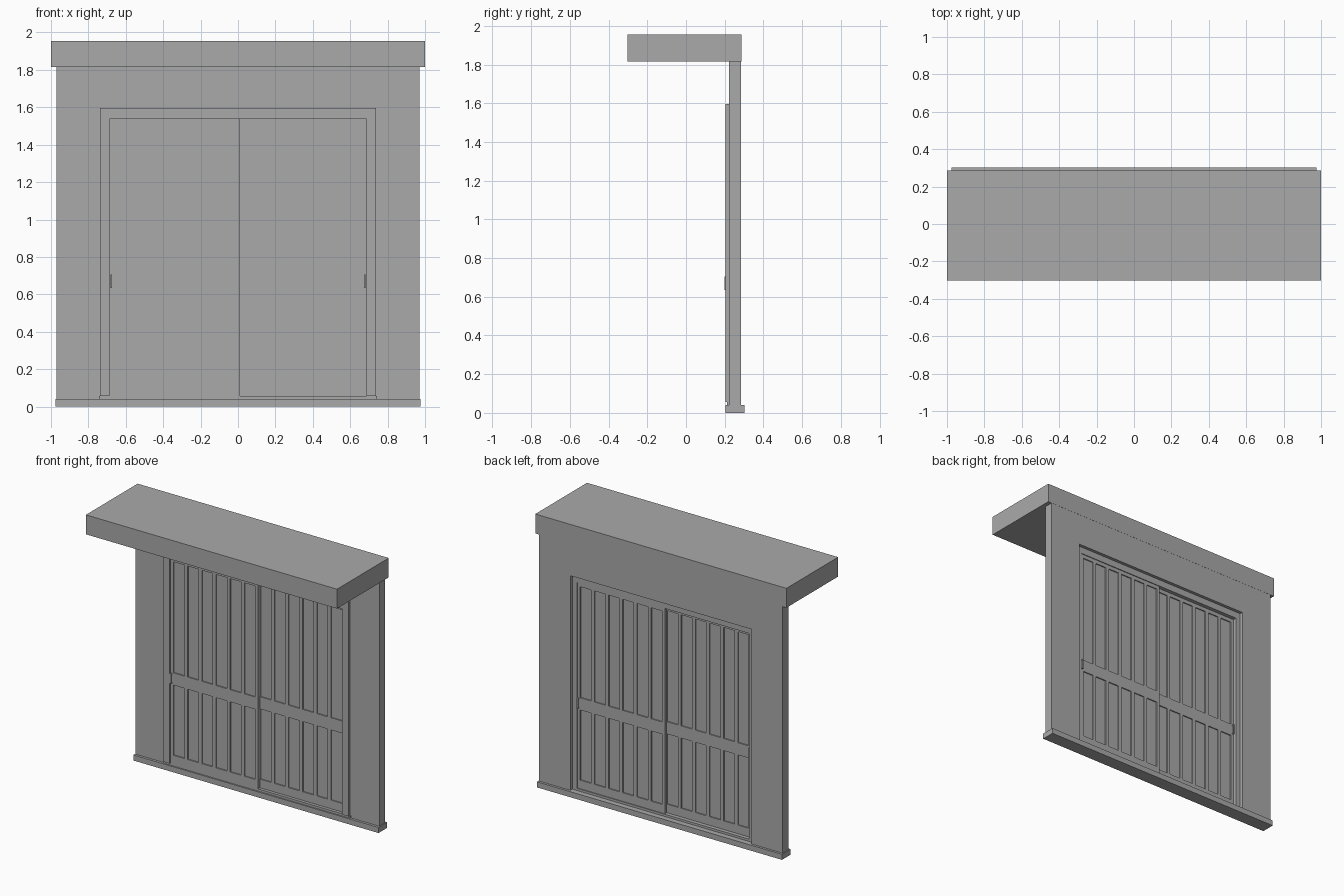
import bpy
import bmesh
from mathutils import Matrix, Vector

default = bpy.data.objects.get("Cube")
if default:
    bpy.data.objects.remove(default, do_unlink=True)

grey = bpy.data.materials.new("plain grey")
grey.use_nodes = True
grey.diffuse_color = (0.4, 0.4, 0.4, 1)
grey.node_tree.nodes["Principled BSDF"].inputs["Base Color"].default_value = (0.4, 0.4, 0.4, 1)


def finish(name, bm):
    bmesh.ops.recalc_face_normals(bm, faces=bm.faces[:])
    mesh = bpy.data.meshes.new(name)
    bm.to_mesh(mesh)
    bm.free()
    mesh.materials.append(grey)
    obj = bpy.data.objects.new(name, mesh)
    bpy.context.collection.objects.link(obj)
    return obj


def add_box(bm, x, y, z):
    """Add a box given its (low, high) range on each axis."""
    low, high = (Vector(v) for v in zip(x, y, z))
    matrix = Matrix.Translation((low + high) / 2) @ Matrix.Diagonal((*(high - low), 1))
    bmesh.ops.create_cube(bm, size=1, matrix=matrix)


def box(name, x, y, z):
    bm = bmesh.new()
    add_box(bm, x, y, z)
    return finish(name, bm)


def portal(name, outer, inner, bottom, y):
    """Extrude an upside-down U; outer and inner are (half width, top)."""
    (ow, ot), (iw, it) = outer, inner
    profile = [(-ow, bottom), (-ow, ot), (ow, ot), (ow, bottom),
               (iw, bottom), (iw, it), (-iw, it), (-iw, bottom)]
    bm = bmesh.new()
    face = bm.faces.new([bm.verts.new((px, y[0], pz)) for px, pz in profile])
    result = bmesh.ops.extrude_face_region(bm, geom=[face])
    moved = [v for v in result["geom"] if isinstance(v, bmesh.types.BMVert)]
    bmesh.ops.translate(bm, verts=moved, vec=(0, y[1] - y[0], 0))
    return finish(name, bm)


# Building shell
box("base_sill", (-0.976, 0.976), (0.204, 0.302), (0, 0.04))
portal("wall", (0.97, 1.94), (0.722, 1.585), 0.04, (0.222, 0.285))
box("canopy", (-1, 1), (-0.302, 0.286), (1.815, 1.955))

# Door surround
INNER = (0.686, 1.537)
portal("frame_casing", (0.738, 1.597), INNER, 0.056, (0.203, 0.222))
portal("frame_lining", (0.722, 1.585), INNER, 0.056, (0.222, 0.262))
box("threshold", (-0.743, 0.743), (0.213, 0.262), (0.04, 0.056))

# Sliding doors: stiles, rails, bars and recessed panes
PANES, GAP = 6, 0.026
RAILS = [(0.056, 0.118), (0.623, 0.711), (1.51, 1.537)]


def door(name, x0, x1, y0):
    stile = 0.023
    y = (y0, y0 + 0.021)
    start, end = x0 + stile, x1 - stile
    bm = bmesh.new()
    for side in ((x0, start), (end, x1)):
        add_box(bm, side, y, (RAILS[0][0], RAILS[-1][1]))
    for rail in RAILS:
        add_box(bm, (start, end), y, rail)
    width = (end - start - GAP * (PANES - 1)) / PANES
    for i in range(1, PANES):
        bar = start + i * (width + GAP)
        for below, above in zip(RAILS, RAILS[1:]):
            add_box(bm, (bar - GAP, bar), y, (below[1], above[0]))
    finish(name + "_grille", bm)

    bm = bmesh.new()
    for below, above in zip(RAILS, RAILS[1:]):
        add_box(bm, (start, end), (y0 + 0.008, y0 + 0.013), (below[1], above[0]))
    finish(name + "_panes", bm)


door("right_door", -0.686, 0.011, 0.213)
door("left_door", -0.011, 0.686, 0.235)

# Small pull handles on both faces of each door
for name, x, y0 in (("right_handle", -0.678, 0.213), ("left_handle", 0.678, 0.235)):
    bm = bmesh.new()
    for face_y, out in ((y0, -1), (y0 + 0.021, 1)):
        near, far = face_y + out * 0.008, face_y + out * 0.014
        add_box(bm, (x - 0.005, x + 0.005), sorted((near, far)), (0.635, 0.706))
        for z in (0.635, 0.698):
            add_box(bm, (x - 0.005, x + 0.005), sorted((face_y, near)), (z, z + 0.008))
    finish(name, bm)
